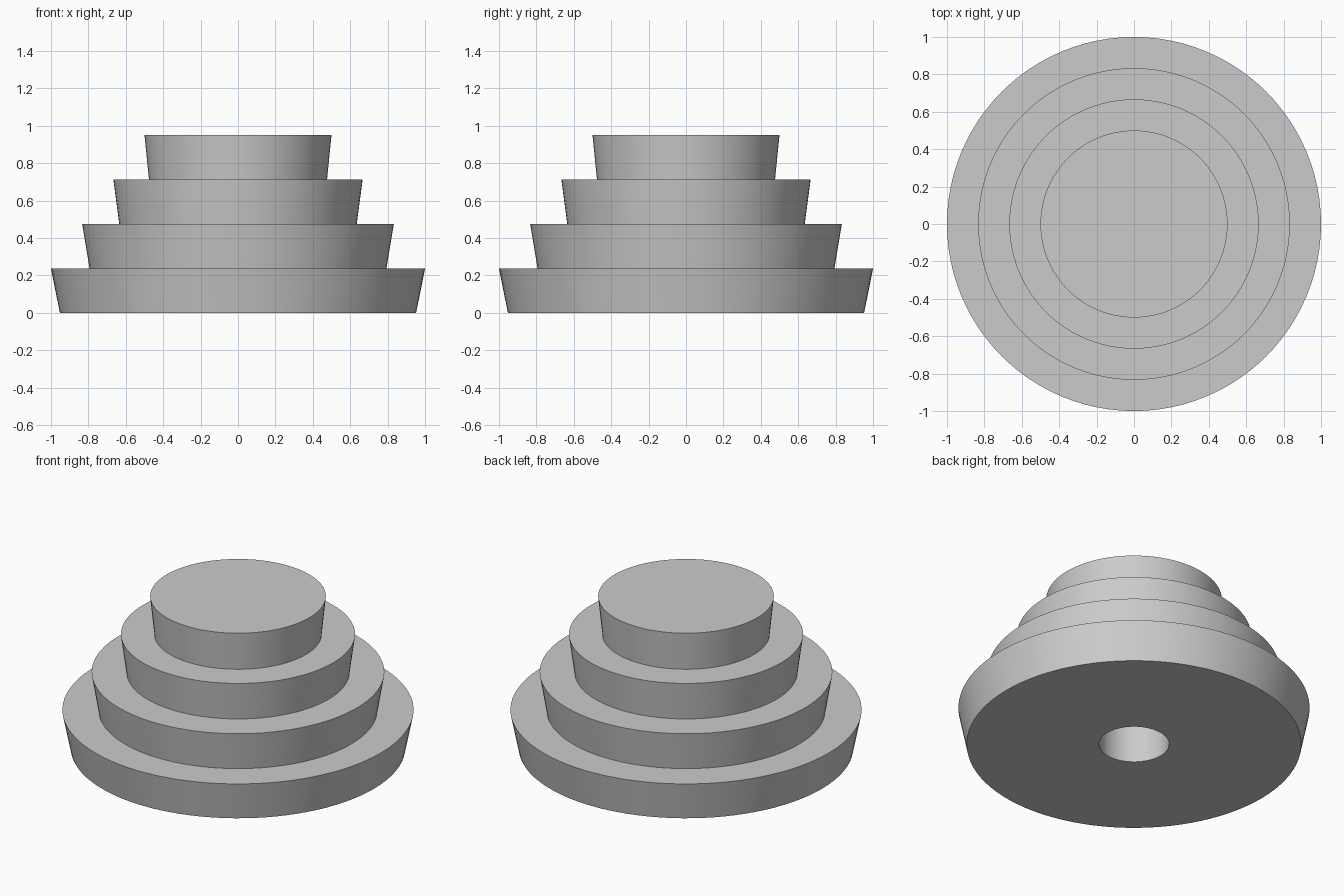
import bpy
import bmesh
from math import cos, sin, tau, radians

SEGMENTS = 96
TIERS = 4
STEP = 0.238          # height of one tier
FLARE = 1.05          # top radius / bottom radius of a tier
BORE_RADIUS = 0.2
BORE_DEPTH = 2 * STEP

cube = bpy.data.objects.get("Cube")
if cube:
    bpy.data.objects.remove(cube, do_unlink=True)

grey = bpy.data.materials.new("light_grey")
grey.use_nodes = True
colour = (0.6, 0.6, 0.6, 1)
grey.diffuse_color = colour
grey.node_tree.nodes["Principled BSDF"].inputs["Base Color"].default_value = colour


def lathe(name, profile):
    """Turn a (radius, height) profile about z and cap both ends."""
    bm = bmesh.new()
    rings = []
    for r, z in profile:
        rings.append([bm.verts.new((r * cos(tau * i / SEGMENTS),
                                    r * sin(tau * i / SEGMENTS), z))
                      for i in range(SEGMENTS)])
    for low, high in zip(rings, rings[1:]):
        for i in range(SEGMENTS):
            j = (i + 1) % SEGMENTS
            bm.faces.new((low[i], low[j], high[j], high[i]))
    bm.faces.new(rings[0])
    bm.faces.new(rings[-1])
    bmesh.ops.recalc_face_normals(bm, faces=bm.faces)
    mesh = bpy.data.meshes.new(name)
    bm.to_mesh(mesh)
    bm.free()
    mesh.materials.append(grey)
    obj = bpy.data.objects.new(name, mesh)
    bpy.context.collection.objects.link(obj)
    bpy.ops.object.select_all(action='DESELECT')
    obj.select_set(True)
    bpy.context.view_layer.objects.active = obj
    bpy.ops.object.shade_smooth_by_angle(angle=radians(30))
    return obj


# One profile: blind bore, underside, then the flared tiers up to the flat top
profile = [(BORE_RADIUS, BORE_DEPTH), (BORE_RADIUS, 0)]
for k in range(TIERS):
    top_radius = 1 - k / 6
    profile += [(top_radius / FLARE, k * STEP), (top_radius, (k + 1) * STEP)]
lathe("stepped_pulley", profile)
